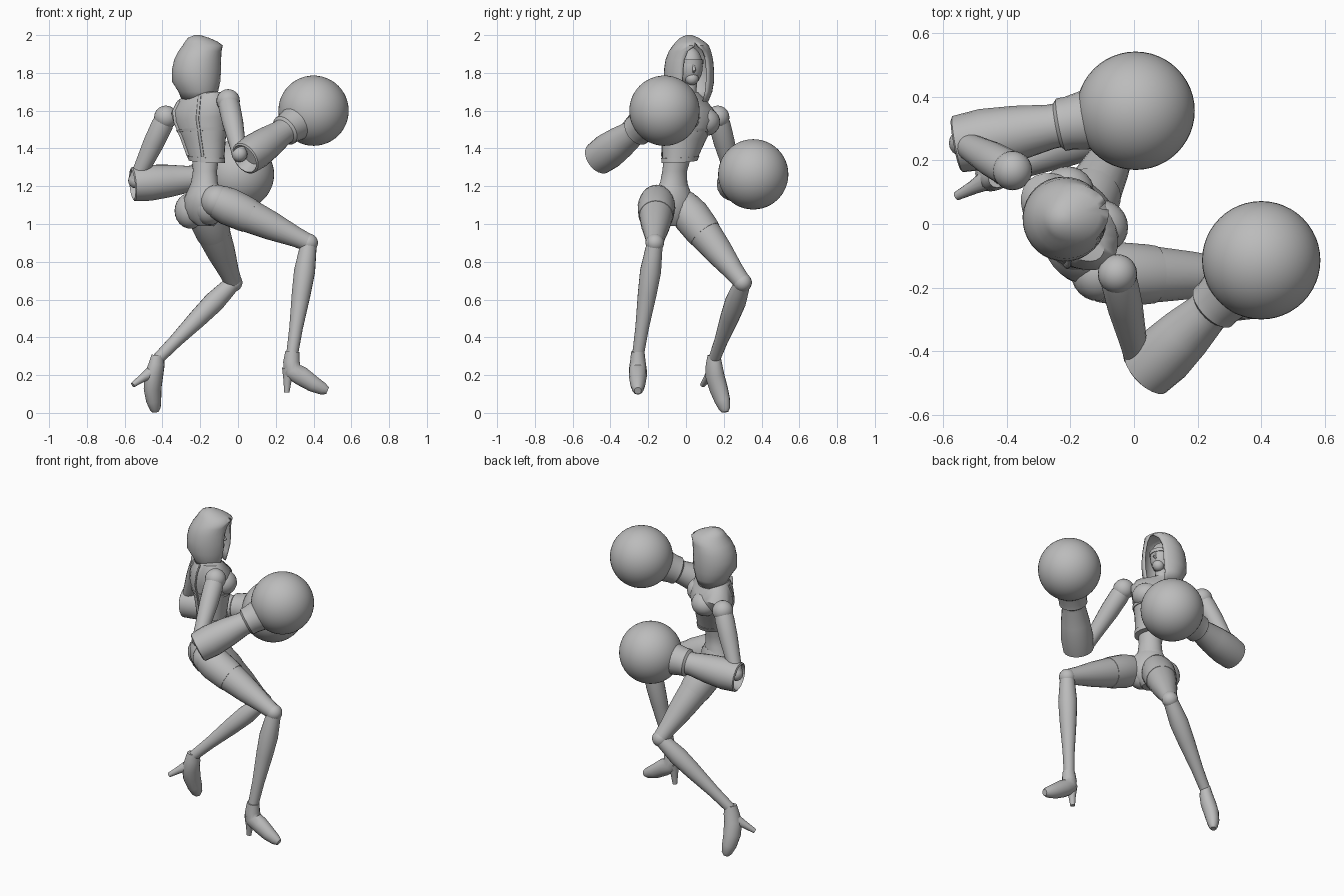
import bpy, bmesh, math
from mathutils import Vector

cube = bpy.data.objects.get("Cube")
if cube:
    bpy.data.objects.remove(cube, do_unlink=True)

grey = bpy.data.materials.new("plain_grey")
grey.use_nodes = True
grey.diffuse_color = (0.5, 0.5, 0.5, 1)
grey.node_tree.nodes["Principled BSDF"].inputs["Base Color"].default_value = (0.5, 0.5, 0.5, 1)

UP = Vector((0, 0, 1))
ACROSS = Vector((0.7, -0.7, 0))   # shoulder line of the chest
FORWARD = Vector((0.7, 0.7, 0))
HIP_ACROSS = Vector((0.63, -0.77, 0))
HIP_FORWARD = Vector((0.77, 0.63, 0))


def finish(name, bm, angle=40):
    bmesh.ops.recalc_face_normals(bm, faces=bm.faces)
    mesh = bpy.data.meshes.new(name)
    bm.to_mesh(mesh)
    bm.free()
    obj = bpy.data.objects.new(name, mesh)
    bpy.context.collection.objects.link(obj)
    mesh.materials.append(grey)
    bpy.ops.object.select_all(action="DESELECT")
    obj.select_set(True)
    bpy.context.view_layer.objects.active = obj
    bpy.ops.object.shade_smooth_by_angle(angle=math.radians(angle))
    return obj


def loft(name, rings, sides=20):
    """Skin a list of (centre, u, v) elliptical rings and cap both ends."""
    bm = bmesh.new()
    loops = []
    for c, u, v in rings:
        angles = [math.tau * i / sides for i in range(sides)]
        loops.append([bm.verts.new(c + u * math.cos(a) + v * math.sin(a)) for a in angles])
    for a, b in zip(loops, loops[1:]):
        for i in range(sides):
            j = (i + 1) % sides
            bm.faces.new((a[i], a[j], b[j], b[i]))
    bm.faces.new(loops[0])
    bm.faces.new(loops[-1])
    return finish(name, bm)


def limb(name, a, b, profile, sides=18):
    """Straight tapered limb; profile is (fraction along, radius)."""
    a, b = Vector(a), Vector(b)
    t = (b - a).normalized()
    u = t.cross(Vector((0.3, 0.9, 0.2))).normalized()
    v = t.cross(u)
    return loft(name, [(a.lerp(b, f), u * r, v * r) for f, r in profile], sides)


def sweep(name, points, side, flat=1.0):
    """Tube through (x, y, z, radius) points, its width along side."""
    ps = [Vector(p[:3]) for p in points]
    rings = []
    for i, p in enumerate(ps):
        t = (ps[min(i + 1, len(ps) - 1)] - ps[max(i - 1, 0)]).normalized()
        u = (Vector(side) - t * t.dot(Vector(side))).normalized()
        rings.append((p, u * points[i][3] * flat, t.cross(u) * points[i][3]))
    return loft(name, rings, 14)


def ball(name, centre, radii, yaw=0, segments=24):
    bm = bmesh.new()
    bmesh.ops.create_uvsphere(bm, u_segments=segments, v_segments=segments // 2, radius=1)
    obj = finish(name, bm, 60)
    obj.location, obj.scale = centre, radii
    obj.rotation_euler.z = yaw
    return obj


def body(name, rows, across, forward, grow=0.0):
    """Torso part from (x, y, z, half width, half depth, tilt) rows."""
    return loft(name, [(Vector(r[:3]), (across + UP * r[5]) * (r[3] + grow),
                        forward * (r[4] + grow)) for r in rows], 28)


# Vest, with raised hem and under-bust belt
vest = [(-.165, -.035, 1.33, .098, .085, -.08), (-.183, -.01, 1.45, .132, .105, 0),
        (-.193, .007, 1.55, .165, .132, .1), (-.203, .007, 1.615, .185, .115, .18),
        (-.21, 0, 1.67, .15, .075, .2), (-.21, .01, 1.70, .06, .055, .1)]
body("vest", vest, ACROSS, FORWARD)


def on_vest(z):
    for lo, hi in zip(vest, vest[1:]):
        if lo[2] <= z <= hi[2]:
            f = (z - lo[2]) / (hi[2] - lo[2])
            return [p + (q - p) * f for p, q in zip(lo, hi)]


for label, low, high in (("vest_hem", 1.33, 1.355), ("vest_belt", 1.49, 1.505)):
    body(label, [on_vest(low), on_vest(high)], ACROSS, FORWARD, .005)
for side, label in ((1, "right"), (-1, "left")):
    ball(label + "_bust", Vector((-.2, 0, 1.55)) + ACROSS * .075 * side + FORWARD * .065
         + UP * .01 * side, (.082, .085, .075), math.radians(45))
    # Harness strap up the back
    strap = []
    for z in (1.36, 1.45, 1.55, 1.615, 1.665):
        row = on_vest(z)
        spot = Vector(row[:3]) + ACROSS * row[3] * .5 * side - FORWARD * row[4] * .866
        strap.append((*(spot + UP * row[5] * row[3] * .5 * side), .006))
    sweep(label + "_back_strap", strap, ACROSS - FORWARD * .25 * side, 2)

# Waist and pelvis
body("waist", [(-.17, -.04, 1.38, .08, .07, 0), (-.175, -.06, 1.28, .068, .062, 0),
               (-.178, -.065, 1.22, .075, .068, 0), (-.18, -.075, 1.15, .112, .09, 0)],
     HIP_ACROSS, HIP_FORWARD)
body("pelvis", [(-.178, -.065, 1.20, .085, .073, .1), (-.178, -.072, 1.15, .122, .098, .15),
                (-.175, -.072, 1.09, .135, .10, .15), (-.172, -.07, 1.03, .09, .085, .1),
                (-.17, -.065, .99, .04, .045, 0)], HIP_ACROSS, HIP_FORWARD)
ball("right_buttock", (-.15, -.108, 1.09), (.085, .085, .095))
ball("left_buttock", (-.25, -.01, 1.07), (.086, .086, .095))

# Neck, head and face
limb("neck", (-.205, .01, 1.66), (-.205, .02, 1.78), [(0, .055), (.4, .042), (1, .042)])
face_yaw = math.radians(17)
LOOK = Vector((math.cos(face_yaw), math.sin(face_yaw), 0))
SIDE = Vector((-LOOK.y, LOOK.x, 0))
head = Vector((-.205, .018, 1.835))
ball("head", head, (.082, .07, .105), face_yaw)
ball("chin", head + LOOK * .045 - UP * .065, (.036, .036, .035), face_yaw, 16)
sweep("nose", [(*(head + LOOK * .076 + UP * .01), .005), (*(head + LOOK * .088 - UP * .022), .009),
               (*(head + LOOK * .073 - UP * .032), .005)], SIDE)
loft("face_mask_band", [(head + UP * h, LOOK * .085, SIDE * .073) for h in (.012, .035)], 24)

# Hood: open-fronted shell; rows are (z, forward shift, half depth, half width, gap angle)
hood_rows = [(1.648, .015, .088, .10, .62), (1.70, .012, .105, .122, .6),
             (1.755, 0, .13, .134, .55), (1.82, .003, .132, .132, .55), (1.87, .008, .126, .126, .52),
             (1.915, .02, .115, .112, .4), (1.945, .035, .108, .094, .12), (1.965, .027, .088, .075, 0),
             (1.985, .012, .058, .05, 0), (2.0, .005, .015, .015, 0)]
bm = bmesh.new()
loops = []
for z, shift, depth, width, gap in hood_rows:
    loop = []
    for i in range(29):
        a = gap + (math.tau - 2 * gap) * i / 28
        p = Vector((-.22, .015, z)) + LOOK * (shift + depth * math.cos(a)) + SIDE * width * math.sin(a)
        loop.append(bm.verts.new(p))
    loops.append(loop)
for a, b in zip(loops, loops[1:]):
    for i in range(28):
        bm.faces.new((a[i], a[i + 1], b[i + 1], b[i]))
bm.faces.new(loops[-1][:-1])
bmesh.ops.remove_doubles(bm, verts=bm.verts, dist=.0005)
hood = finish("hood", bm, 50)
shell = hood.modifiers.new("thickness", "SOLIDIFY")
shell.thickness, shell.offset = .012, -1

# Arms: shoulder, elbow, cuff start, glove centre
arms = {"right": ((-.052, -.157, 1.652), (.008, -.415, 1.37), (.035, -.468, 1.345), (.40, -.114, 1.60)),
        "left": ((-.382, .168, 1.565), (-.54, .255, 1.23), (-.56, .25, 1.21), (.005, .356, 1.263))}
for label, (shoulder, elbow, cuff, glove) in arms.items():
    ball(label + "_shoulder", shoulder, (.062,) * 3)
    limb(label + "_upper_arm", shoulder, elbow,
         [(0, .05), (.12, .058), (.4, .056), (.8, .044), (1, .04)])
    ball(label + "_elbow", elbow, (.042,) * 3, 0, 16)
    limb(label + "_glove_cuff", cuff, glove,
         [(.1, .06), (0, .08), (.01, .09), (.16, .096), (.35, .086), (.53, .07),
          (.565, .07), (.585, .084), (.63, .084), (.74, .095)], 22)
    ball(label + "_boxing_glove", glove, (.186,) * 3, 0, 48)

# Legs: hip, knee, ankle
legs = {"right": ((-.11, -.155, 1.12), (.375, -.165, .90), (.285, -.255, .30)),
        "left": ((-.185, -.01, 1.09), (-.025, .30, .69), (-.43, .148, .28))}
for label, (hip, knee, ankle) in legs.items():
    ball(label + "_hip", hip, (.088,) * 3)
    limb(label + "_thigh", hip, knee,
         [(0, .09), (.12, .097), (.3, .092), (.6, .075), (.85, .054), (1, .046)], 22)
    limb(label + "_shorts_leg", hip, knee, [(0, .091), (.12, .1), (.3, .095), (.36, .091)], 22)
    ball(label + "_knee", knee, (.049,) * 3, 0, 18)
    limb(label + "_shin", knee, ankle,
         [(0, .042), (.1, .048), (.25, .056), (.45, .05), (.75, .036), (.95, .032), (1, .03)])

# High-heeled shoes
sweep("right_shoe", [(.288, -.255, .325, .038), (.283, -.255, .27, .045), (.287, -.255, .225, .052),
                     (.335, -.255, .195, .052), (.40, -.255, .152, .044), (.45, -.255, .127, .033),
                     (.474, -.255, .117, .02)], (0, 1, 0), .92)
sweep("right_heel", [(.27, -.255, .235, .038), (.262, -.255, .17, .022), (.258, -.255, .108, .014)], (0, 1, 0))
sweep("left_shoe", [(-.425, .148, .305, .036), (-.43, .148, .26, .046), (-.445, .152, .20, .054),
                    (-.452, .172, .13, .052), (-.446, .193, .065, .044), (-.438, .205, .022, .032),
                    (-.436, .207, .004, .018)], (.75, -.65, 0), .85)
sweep("left_heel", [(-.45, .145, .22, .036), (-.505, .115, .185, .022), (-.557, .088, .148, .014)], (.5, -.8, 0))
